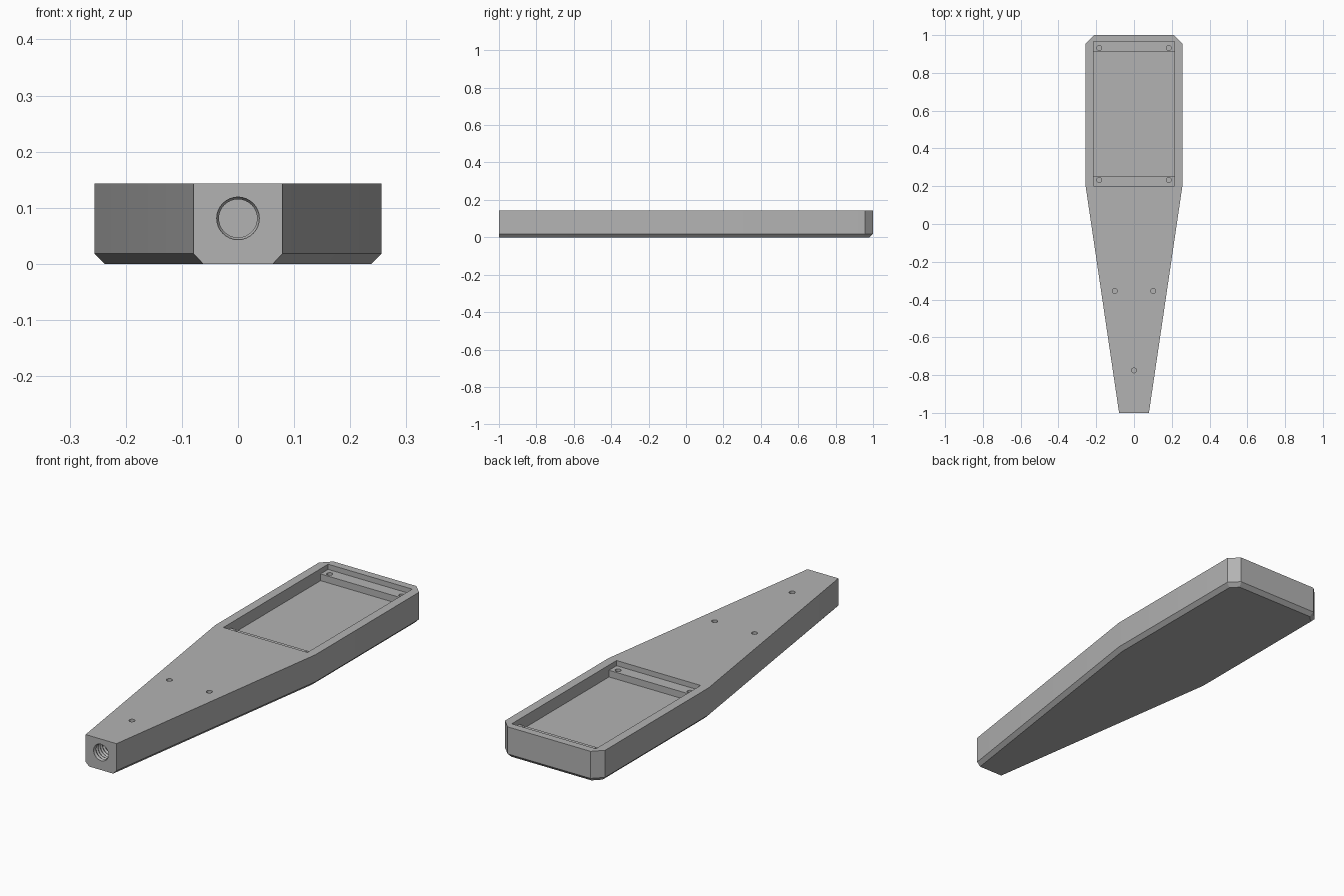
import bpy
import bmesh
from math import cos, sin, tau

if "Cube" in bpy.data.objects:
    bpy.data.objects.remove(bpy.data.objects["Cube"])

TOP = 0.143

grey = bpy.data.materials.new("plain grey")
grey.use_nodes = True
grey.diffuse_color = (0.45, 0.45, 0.45, 1)
grey.node_tree.nodes["Principled BSDF"].inputs["Base Color"].default_value = (0.45, 0.45, 0.45, 1)


def loft(name, rings):
    """Closed solid through rings that have equal point counts."""
    bm = bmesh.new()
    loops = [[bm.verts.new(p) for p in ring] for ring in rings]
    n = len(loops[0])
    for a, b in zip(loops, loops[1:]):
        for i in range(n):
            j = (i + 1) % n
            bm.faces.new((a[i], a[j], b[j], b[i]))
    bm.faces.new(loops[0][::-1])
    bm.faces.new(loops[-1])
    bmesh.ops.recalc_face_normals(bm, faces=bm.faces)
    mesh = bpy.data.meshes.new(name)
    bm.to_mesh(mesh)
    bm.free()
    mesh.materials.append(grey)
    obj = bpy.data.objects.new(name, mesh)
    bpy.context.collection.objects.link(obj)
    return obj


def outline(half, z):
    """Mirror a right-hand half outline across x = 0."""
    return [(x, y, z) for x, y in half] + [(-x, y, z) for x, y in reversed(half)]


# Tapered body with a chamfered underside
side = [(0.079, -1), (0.256, 0.2), (0.256, 0.956), (0.212, 1)]
base = [(0.062, -1), (0.238, 0.2), (0.238, 0.949), (0.205, 0.982)]
body = loft("tapered_body", [outline(base, 0), outline(side, 0.018), outline(side, TOP)])


def cut(cutter):
    cutter.hide_render = True
    mod = body.modifiers.new("cut", "BOOLEAN")
    mod.operation = "DIFFERENCE"
    mod.solver = "EXACT"
    mod.object = cutter
    bpy.context.view_layer.objects.active = body
    bpy.ops.object.modifier_apply(modifier=mod.name)
    bpy.data.objects.remove(cutter)


# Stepped tray with a mounting ledge at each end
ledge, floor = TOP - 0.024, TOP - 0.055
step = [(0.2, 0.2), (0.2, ledge), (0.255, ledge), (0.255, floor),
        (0.91, floor), (0.91, ledge), (0.965, ledge), (0.965, 0.2)]
cut(loft("tray_cutter", [[(x, y, z) for y, z in step] for x in (-0.215, 0.215)]))


# Screw holes in the ledges and the handle
def screw_hole(x, y, low):
    circle = [(x + 0.013 * cos(tau * i / 20), y + 0.013 * sin(tau * i / 20)) for i in range(20)]
    cut(loft("screw_cutter", [[(a, b, z) for a, b in circle] for z in (low, 0.2)]))


for x in (-0.184, 0.184):
    for y in (0.233, 0.932):
        screw_hole(x, y, 0.06)
for x, y in ((-0.102, -0.355), (0.102, -0.355), (0, -0.775)):
    screw_hole(x, y, 0.07)

# Threaded socket in the narrow end
thread = [(-1.02, 0.038), (-0.995, 0.038)]
for k in range(10):
    thread += [(-0.988 + k * 0.016, 0.034), (-0.98 + k * 0.016, 0.039)]
cut(loft("socket_cutter", [[(r * cos(tau * i / 32), y, 0.081 + r * sin(tau * i / 32))
                            for i in range(32)] for y, r in thread]))

bpy.ops.object.select_all(action="DESELECT")
body.select_set(True)
bpy.context.view_layer.objects.active = body
bpy.ops.object.shade_smooth_by_angle(angle=0.4)
